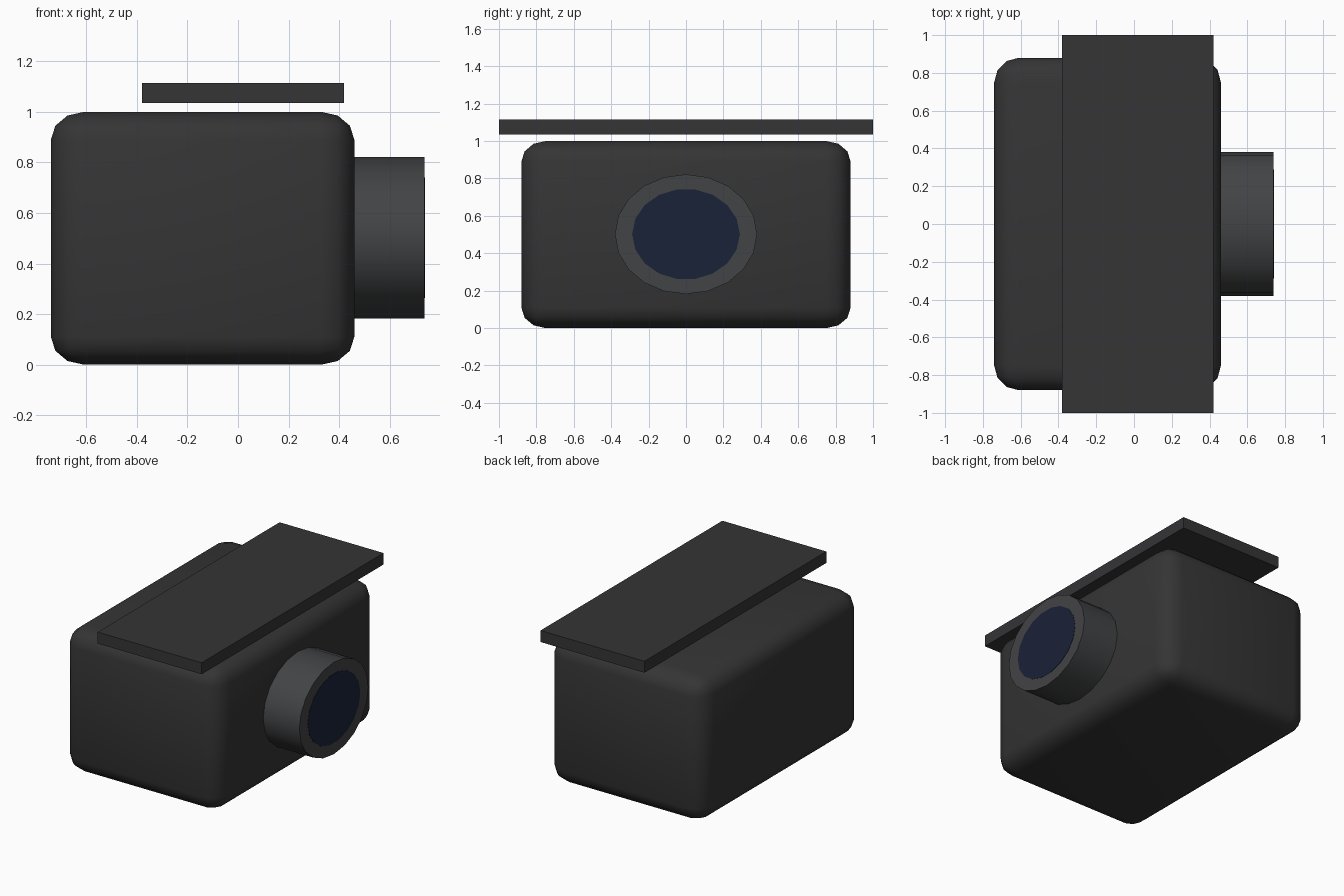
import bpy
from math import pi

if "Cube" in bpy.data.objects:
    bpy.data.objects.remove(bpy.data.objects["Cube"])

SQUASH = 0.842  # the whole design is slightly flattened in z


def box(name, lo, hi):
    size = [b - a for a, b in zip(lo, hi)]
    mid = [(a + b) / 2 for a, b in zip(lo, hi)]
    bpy.ops.mesh.primitive_cube_add(size=1, location=mid)
    ob = bpy.context.object
    ob.name = name
    ob.scale = (size[0], size[1], size[2] / SQUASH)
    bpy.ops.object.transform_apply(location=False, rotation=False, scale=True)
    ob.scale.z = SQUASH
    return ob


def lens_cylinder(name, radius, x0, x1, sides):
    bpy.ops.mesh.primitive_cylinder_add(
        vertices=sides, radius=radius, depth=x1 - x0,
        location=((x0 + x1) / 2, 0, 0.502), rotation=(0, pi / 2, 0))
    ob = bpy.context.object
    ob.name = name
    bpy.ops.object.transform_apply(location=False, rotation=True, scale=False)
    ob.scale.z = SQUASH
    bpy.ops.object.shade_smooth_by_angle(angle=pi / 6)
    return ob


def paint(ob, name, color):
    mat = bpy.data.materials.new(name)
    mat.diffuse_color = (*color, 1)
    mat.use_nodes = True
    mat.node_tree.nodes["Principled BSDF"].inputs["Base Color"].default_value = mat.diffuse_color
    ob.data.materials.append(mat)


# Rounded housing
body = box("body", (-0.74, -0.88, 0), (0.46, 0.88, 1))
bevel = body.modifiers.new("rounding", 'BEVEL')
bevel.width = 0.13
bevel.segments = 3
bpy.ops.object.shade_smooth()
paint(body, "dark_plastic", (0.035, 0.035, 0.036))

# Flat plate floating above the housing
plate = box("top_plate", (-0.38, -1, 1.035), (0.42, 1, 1.115))
paint(plate, "plate_plastic", (0.035, 0.035, 0.037))

# Lens barrel and glass
barrel = lens_cylinder("lens_barrel", 0.38, 0.38, 0.738, 20)
paint(barrel, "barrel_metal", (0.055, 0.057, 0.06))
glass = lens_cylinder("lens_glass", 0.288, 0.68, 0.74, 18)
paint(glass, "dark_blue_glass", (0.01, 0.016, 0.04))
